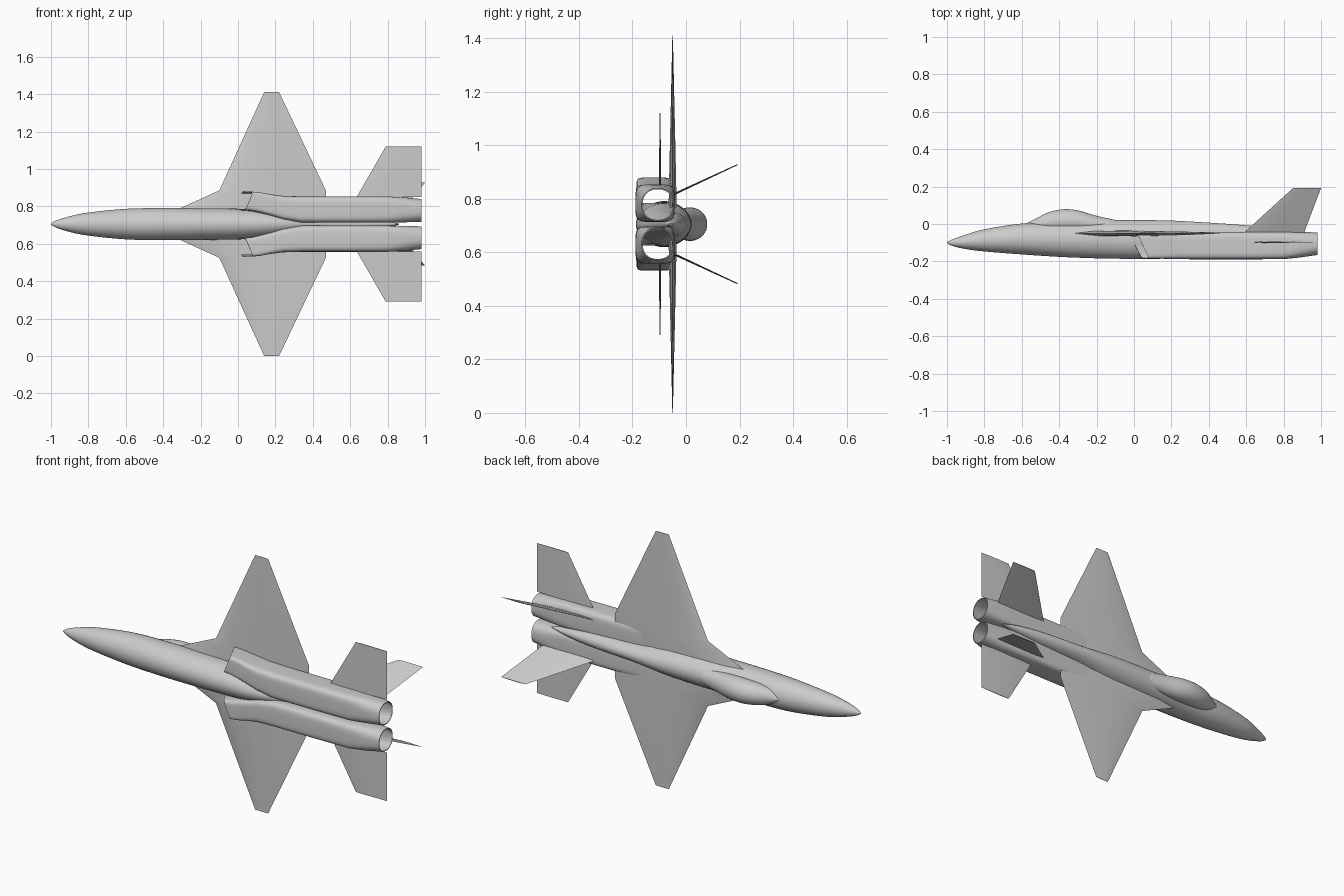
import bpy, bmesh, math
from mathutils import Vector

if "Cube" in bpy.data.objects:
    bpy.data.objects.remove(bpy.data.objects["Cube"])

MID = 0.705          # height of the symmetry plane
SIDES = {"left": 1, "right": -1}

grey = bpy.data.materials.new("airframe_grey")
grey.use_nodes = True
grey.diffuse_color = (0.6, 0.6, 0.6, 1)
grey.node_tree.nodes["Principled BSDF"].inputs["Base Color"].default_value = (0.6, 0.6, 0.6, 1)


def loft(name, rings, loop=False, angle=35):
    """Skin a list of equal rings; cap both ends, or join last ring to first."""
    bm = bmesh.new()
    rows = [[bm.verts.new(p) for p in ring] for ring in rings]
    pairs = list(zip(rows, rows[1:]))
    if loop:
        pairs.append((rows[-1], rows[0]))
    else:
        bm.faces.new(rows[0])
        bm.faces.new(rows[-1])
    n = len(rows[0])
    for a, b in pairs:
        for i in range(n):
            j = (i + 1) % n
            bm.faces.new((a[i], a[j], b[j], b[i]))
    bmesh.ops.recalc_face_normals(bm, faces=bm.faces)
    mesh = bpy.data.meshes.new(name)
    bm.to_mesh(mesh)
    bm.free()
    mesh.materials.append(grey)
    obj = bpy.data.objects.new(name, mesh)
    bpy.context.collection.objects.link(obj)
    bpy.ops.object.select_all(action="DESELECT")
    obj.select_set(True)
    bpy.context.view_layer.objects.active = obj
    bpy.ops.object.shade_smooth_by_angle(angle=math.radians(angle))
    return obj


def smooth_stations(stations, steps=4):
    """Interpolate station tuples with a Catmull-Rom curve."""
    out = []
    last = len(stations) - 1
    for i in range(last):
        p = [stations[max(0, min(last, i + k))] for k in (-1, 0, 1, 2)]
        for s in range(steps):
            t = s / steps
            out.append(tuple(
                b + 0.5 * t * (c - a + t * (2 * a - 5 * b + 4 * c - d + t * (3 * (b - c) + d - a)))
                for a, b, c, d in zip(*p)))
    return out + [stations[-1]]


def oval(x, s0, s1, y0, y1, power=2, n=32, slant=0):
    """Super-ellipse across the body between two side and two depth limits."""
    ring = []
    for i in range(n):
        a = math.tau * (i + 0.5) / n
        c, d = (math.copysign(abs(f) ** (2 / power), f) for f in (math.cos(a), math.sin(a)))
        s = (s0 + s1) / 2 + c * (s1 - s0) / 2
        y = (y0 + y1) / 2 + d * (y1 - y0) / 2
        ring.append(Vector((x + slant * (0.02 * c - 0.03 * d), y, s)))
    return ring


def placed(rings, side=1):
    return [[(p.x, p.y, MID + side * p.z) for p in ring] for ring in rings]


def body(name, stations):
    rings = [oval(x, -w, w, y0, y1) for x, w, y0, y1 in smooth_stations(stations)]
    return loft(name, placed(rings))


def panel(name, stations, side):
    """Lens-section surface; stations are (front, back, depth, spread, half thickness, tilt)."""
    rings = []
    for le, te, y, s, half, tilt in stations:
        across = Vector((0, math.cos(tilt), -math.sin(tilt)))
        ring = []
        for sign, cuts in ((1, (0, .15, .4, .7, 1)), (-1, (.7, .4, .15))):
            for f in cuts:
                bulge = half * sign * 2 * math.sqrt(f) * (1 - f) / 0.77
                ring.append(Vector((le + f * (te - le), y, s)) + across * bulge)
        rings.append(ring)
    return loft(name, placed(rings, side), angle=25)


# Fuselage: x, half width, belly, back
body("fuselage", [
    (-1.0, .003, -.103, -.097), (-.97, .020, -.118, -.082), (-.9, .042, -.134, -.057),
    (-.8, .062, -.147, -.028), (-.6, .082, -.163, .003), (-.4, .086, -.176, .012),
    (-.2, .085, -.184, .019), (0, .082, -.187, .021), (.15, .074, -.186, .020),
    (.26, .060, -.172, .016), (.36, .050, -.145, .010), (.5, .043, -.115, .001),
    (.65, .034, -.095, -.012), (.78, .018, -.080, -.030), (.86, .003, -.064, -.050)])

# Canopy blending into the back
body("canopy", [
    (-.575, .004, -.02, .004), (-.53, .034, -.04, .026), (-.46, .054, -.05, .062),
    (-.38, .062, -.05, .079), (-.30, .062, -.05, .073), (-.2, .054, -.05, .044),
    (-.1, .040, -.05, .022), (0, .01, -.04, .0)])

# Engine ducts: x, inner side, outer side, belly, top, squareness, slant
DUCT = [
    (.03, .075, .174, -.185, -.055, 7, 1), (.08, .07, .171, -.185, -.053, 7, .8),
    (.16, .05, .160, -.186, -.048, 6, .3), (.24, .025, .151, -.188, -.044, 5, 0),
    (.34, .008, .148, -.189, -.042, 5, 0), (.6, .008, .148, -.189, -.042, 5, 0),
    (.8, .008, .148, -.188, -.042, 4.5, 0), (.88, .009, .144, -.180, -.042, 3.2, 0),
    (.98, .012, .134, -.166, -.045, 2.2, 0)]
WALL = .004

for label, side in SIDES.items():
    outer, inner = [], []
    for x, s0, s1, y0, y1, power, slant in DUCT:
        outer.append(oval(x, s0, s1, y0, y1, power, 40, slant))
        inner.append(oval(x, s0 + WALL, s1 - WALL, y0 + WALL, y1 - WALL, power, 40, slant))
    loft(label + "_engine_duct", placed(outer + inner[::-1], side), loop=True)

    # Main wing with root strake
    panel(label + "_wing", [
        (-.36, .47, -.05, .06, .015, 0), (-.32, .47, -.05, .08, .015, 0),
        (-.10, .47, -.05, .18, .013, 0), (.14, .22, -.05, .705, .001, 0)], side)

    # Tailplane
    panel(label + "_tailplane", [
        (.635, .98, -.097, .146, .004, 0), (.79, .98, -.097, .415, .002, 0)], side)

    # Outward-leaning fin
    lean = math.atan2(.23, .108)
    panel(label + "_fin", [
        (.59, .91, -.045, .112, .004, lean), (.85, 1.0, .192, .222, .002, lean)], side)
